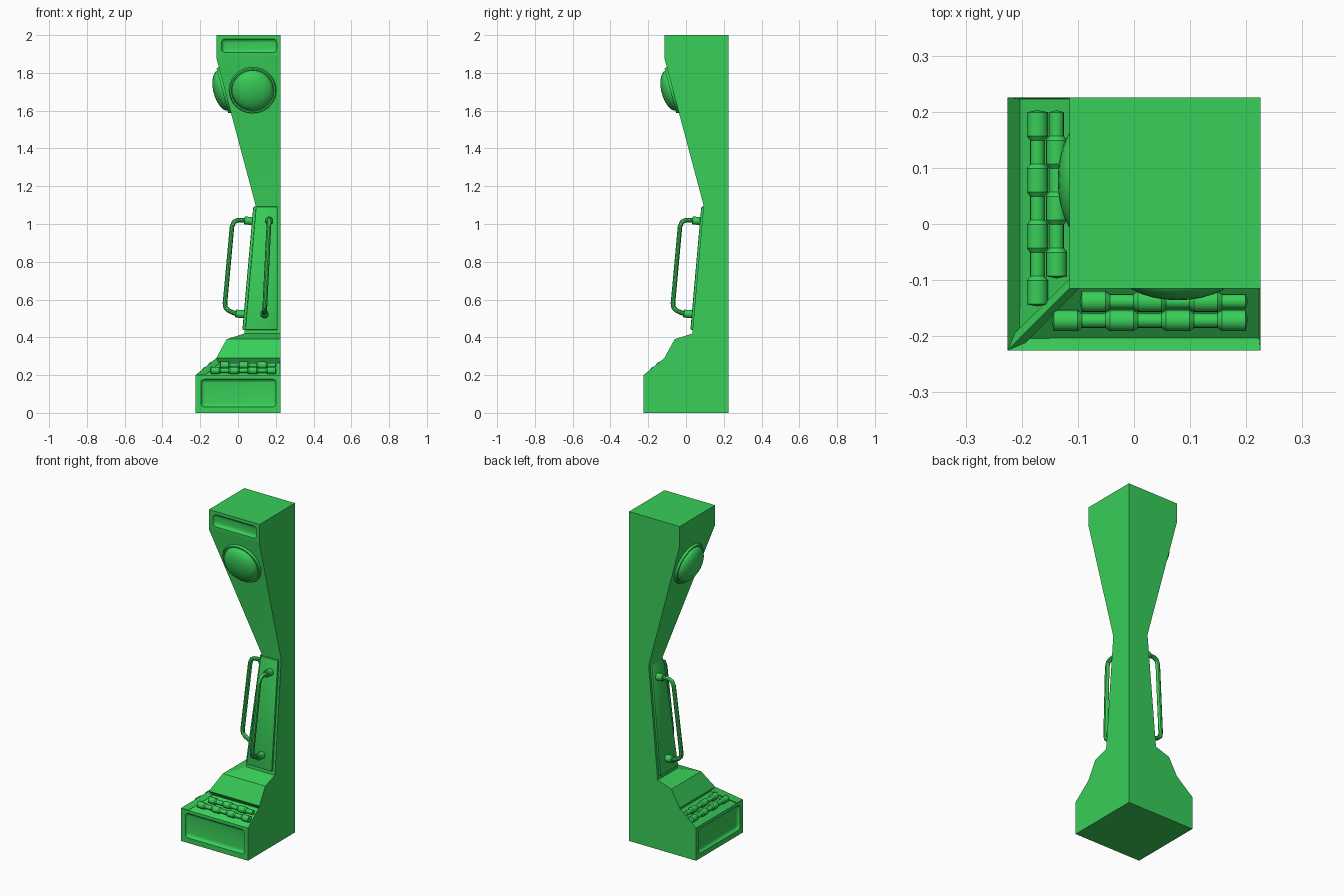
import bpy, bmesh, math
from mathutils import Vector, Matrix

if "Cube" in bpy.data.objects:
    bpy.data.objects.remove(bpy.data.objects["Cube"])

E = 0.225
mat = bpy.data.materials.new("green")
mat.diffuse_color = (0.04, 0.62, 0.10, 1)
mat.use_nodes = True
mat.node_tree.nodes["Principled BSDF"].inputs["Base Color"].default_value = mat.diffuse_color
SWAP = Matrix(((0, 1, 0, 0), (1, 0, 0, 0), (0, 0, 1, 0), (0, 0, 0, 1)))


def finish(name, bm, smooth=True):
    bmesh.ops.recalc_face_normals(bm, faces=bm.faces)
    me = bpy.data.meshes.new(name)
    bm.to_mesh(me)
    bm.free()
    me.materials.append(mat)
    ob = bpy.data.objects.new(name, me)
    bpy.context.collection.objects.link(ob)
    if smooth:
        bpy.ops.object.select_all(action='DESELECT')
        ob.select_set(True)
        bpy.context.view_layer.objects.active = ob
        bpy.ops.object.shade_smooth_by_angle(angle=math.radians(35))
    return ob


def both(name, make):
    """Build a part on the front and its diagonal mirror on the left side."""
    obs = []
    for side in ("front", "left"):
        bm = make()
        if side == "left":
            bm.transform(SWAP)
        obs.append(finish(side + "_" + name, bm))
    return obs


def lathe(profile, origin, axis, seg=24):
    bm = bmesh.new()
    q = Vector(axis).to_track_quat('Z', 'Y')
    rings = []
    for d, r in profile:
        rings.append([bm.verts.new(Vector(origin) + q @ Vector(
            (r * math.cos(2 * math.pi * k / seg), r * math.sin(2 * math.pi * k / seg), d)))
            for k in range(seg)])
    for a, b in zip(rings, rings[1:]):
        for k in range(seg):
            bm.faces.new((a[k], a[k - 1], b[k - 1], b[k]))
    bmesh.ops.remove_doubles(bm, verts=bm.verts, dist=1e-5)
    return bm


def box(size, centre, bevel, seg, tilt=0):
    bm = bmesh.new()
    bmesh.ops.create_cube(bm, size=1)
    bmesh.ops.scale(bm, vec=size, verts=bm.verts)
    bmesh.ops.bevel(bm, geom=bm.edges[:], offset=bevel, segments=seg, profile=0.5, affect='EDGES')
    bm.transform(Matrix.Translation(centre) @ Matrix.Rotation(tilt, 4, 'X'))
    return bm


# corner column: square sections whose front and left sides follow one profile
profile = [(-E, 0), (-E, 0.2), (-0.115, 0.29), (-0.06, 0.39), (0.033, 0.42),
           (0.093, 1.1), (-0.115, 1.88), (-0.115, 2.0)]
bm = bmesh.new()
rings = [[bm.verts.new((x, y, z)) for x, y in ((f, f), (E, f), (E, E), (f, E))] for f, z in profile]
slopes = []
for i, (a, b) in enumerate(zip(rings, rings[1:])):
    for k in range(4):
        fc = bm.faces.new((a[k], a[(k + 1) % 4], b[(k + 1) % 4], b[k]))
        if i == 1 and k in (0, 3):
            slopes.append(fc)
bm.faces.new(rings[0][::-1])
bm.faces.new(rings[-1])
# sunken roller trays in the sloped control deck
bmesh.ops.inset_individual(bm, faces=slopes, thickness=0.018)
bmesh.ops.inset_individual(bm, faces=slopes, thickness=0.003, depth=-0.032)
column = finish("column", bm, False)

# rounded recesses in the base and the head
cutters = both("base_cutter", lambda: box((0.4, 0.06, 0.15), (0.003, -E - 0.014, 0.105), 0.022, 5))
cutters += both("head_cutter", lambda: box((0.295, 0.06, 0.075), (0.059, -0.129, 1.944), 0.022, 5))
bpy.context.view_layer.objects.active = column
for c in cutters:
    m = column.modifiers.new("recess", 'BOOLEAN')
    m.object = c
    m.operation = 'DIFFERENCE'
    m.solver = 'EXACT'
    bpy.ops.object.modifier_apply(modifier=m.name)
for c in cutters:
    bpy.data.objects.remove(c)
bpy.ops.object.select_all(action='DESELECT')
column.select_set(True)
bpy.ops.object.shade_smooth_by_angle(angle=math.radians(25))


# rollers with alternating thick and thin sections
def roller(n, thick_first, y, z):
    pts = [(0, 0)]
    for i in range(n):
        r = 0.019 if (i % 2 == 0) == thick_first else 0.013
        pts += [(i * 0.05 + 0.004, r), (i * 0.05 + 0.046, r)]
    pts.append((n * 0.05, 0))
    return lathe(pts, (0.203, y, z), (-1, 0, 0), 16)


both("lower_roller", lambda: roller(7, True, -0.172, 0.224))
both("upper_roller", lambda: roller(6, False, -0.138, 0.252))


# raised panel on the waist, narrowing towards the top
def panel():
    tilt = -math.atan2(0.06, 0.68)
    bm = box((0.17, 0.03, 0.655), (0.124, 0.067, 0.765), 0.006, 2, tilt)
    for v in bm.verts:
        left = 0.036 + (v.co.z - 0.42) * 0.06 / 0.68
        t = (v.co.x - 0.039) / 0.17
        v.co.x = left + t * (0.21 - left)
    return bm


both("waist_panel", panel)


# grab handle: bent tube and two collars
def tube_mesh():
    path = [(0.165, 0.06, 1.015), (0.165, 0.02, 1.021), (0.165, -0.005, 1.019), (0.164, -0.022, 1.01),
            (0.163, -0.032, 0.985), (0.143, -0.069, 0.58), (0.142, -0.066, 0.558),
            (0.141, -0.05, 0.542), (0.14, -0.02, 0.528), (0.14, 0.02, 0.522)]
    cu = bpy.data.curves.new("tube", 'CURVE')
    cu.dimensions = '3D'
    cu.bevel_depth = 0.0125
    cu.bevel_resolution = 3
    cu.use_fill_caps = True
    sp = cu.splines.new('POLY')
    sp.points.add(len(path) - 1)
    for p, co in zip(sp.points, path):
        p.co = (*co, 1)
    ob = bpy.data.objects.new("tube", cu)
    bpy.context.collection.objects.link(ob)
    me = bpy.data.meshes.new_from_object(ob.evaluated_get(bpy.context.evaluated_depsgraph_get()))
    bm = bmesh.new()
    bm.from_mesh(me)
    bpy.data.objects.remove(ob)
    return bm


both("handle", tube_mesh)
collar = [(0, 0), (0, 0.021), (0.046, 0.021), (0.05, 0.017), (0.05, 0)]
both("upper_collar", lambda: lathe(collar, (0.165, 0.082, 1.015), (0, -1, 0.08)))
both("lower_collar", lambda: lathe(collar, (0.14, 0.036, 0.522), (0, -1, 0.08)))

# domed lamp with a rim on the sloping head
dome = [(-0.01, 0), (-0.01, 0.125), (0.008, 0.125), (0.014, 0.121), (0.014, 0.113), (0.009, 0.11)]
dome += [(0.009 + 0.052 * math.sin(a), 0.11 * math.cos(a))
         for a in [math.pi / 2 * k / 10 for k in range(1, 11)]]
both("dome_lamp", lambda: lathe(dome, (0.078, -0.0695, 1.709), (0, -0.967, -0.254), 40))
